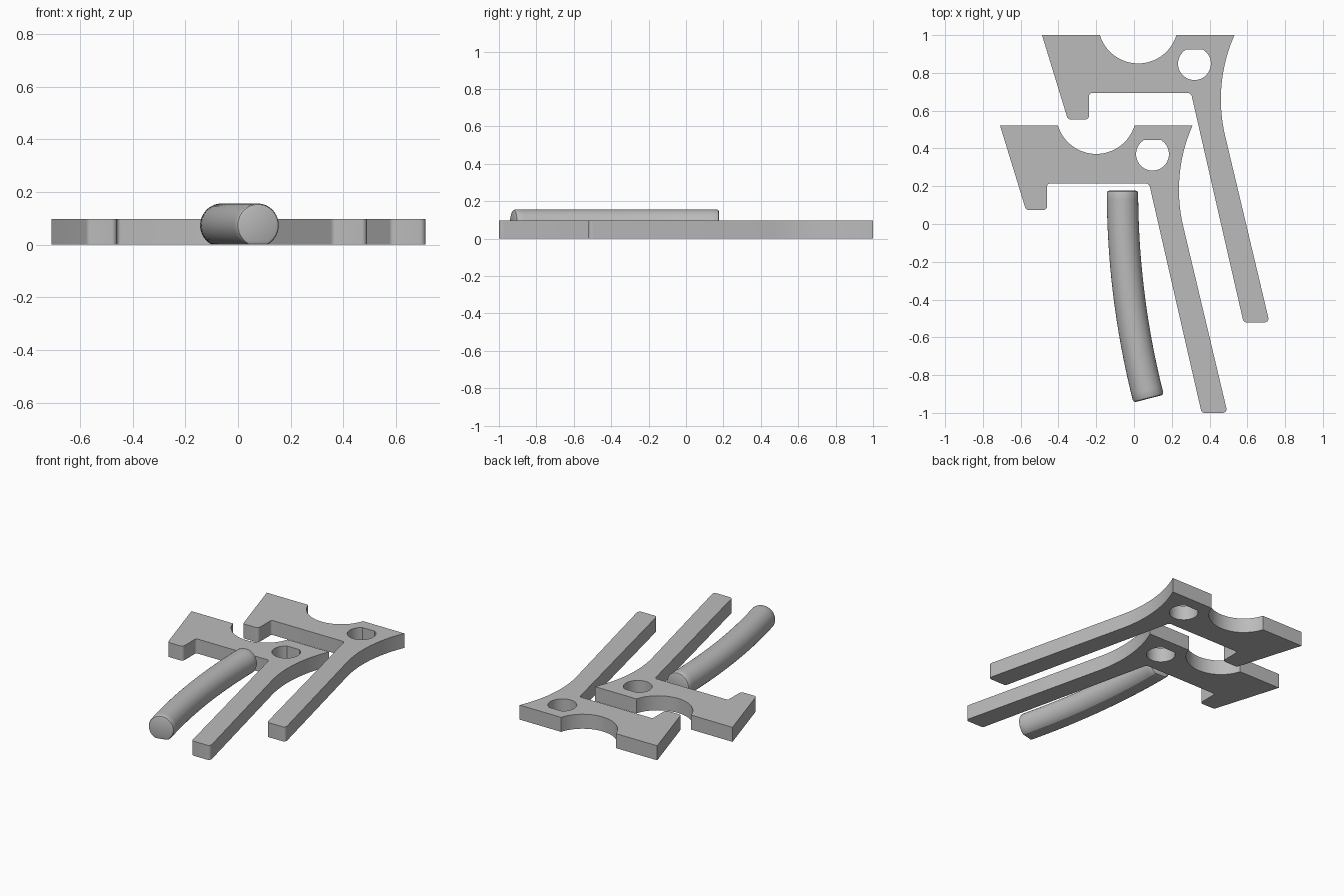
import bpy, bmesh, math
from mathutils import Vector

if "Cube" in bpy.data.objects:
    bpy.data.objects.remove(bpy.data.objects["Cube"])

T = 0.097                      # plate thickness
grey = bpy.data.materials.new("plain grey")
grey.diffuse_color = (0.5, 0.5, 0.5, 1)
grey.use_nodes = True
grey.node_tree.nodes["Principled BSDF"].inputs["Base Color"].default_value = grey.diffuse_color


def arc(cx, cy, r, a0, a1, n):
    """Points on an arc, angles in degrees."""
    return [(cx + r * math.cos(math.radians(a0 + (a1 - a0) * i / n)),
             cy + r * math.sin(math.radians(a0 + (a1 - a0) * i / n))) for i in range(n + 1)]


def fillet(a, p, b, r, n=5):
    """Rounded corner at p between the neighbours a and b."""
    a, p, b = Vector(a), Vector(p), Vector(b)
    u, v = (a - p).normalized(), (b - p).normalized()
    half = u.angle(v) / 2
    c = p + (u + v).normalized() * (r / math.sin(half))
    t0, t1 = p + u * (r / math.tan(half)) - c, p + v * (r / math.tan(half)) - c
    s = t0.angle(t1)
    return [tuple(c + (t0 * math.sin(s * (1 - i / n)) + t1 * math.sin(s * i / n)) / math.sin(s))
            for i in range(n + 1)]


def finish(ob, angle=30):
    bpy.ops.object.select_all(action='DESELECT')
    ob.select_set(True)
    bpy.context.view_layer.objects.active = ob
    bpy.ops.object.shade_smooth_by_angle(angle=math.radians(angle))


# --- flat frame plate: outline and grip hole ---
top_l, foot_l, foot_r = (-0.487, 1.0), (-0.35, 0.553), (-0.238, 0.553)
bar_l, bar_r = (-0.238, 0.693), (0.302, 0.693)
leg_l, leg_r, leg_top = (0.58, -0.521), (0.717, -0.521), (0.487, 0.471)
notch_r = 0.212
na = math.degrees(math.asin(0.062 / notch_r))

outline = [top_l]
outline += fillet(top_l, foot_l, foot_r, 0.02)
outline += fillet(foot_l, foot_r, bar_l, 0.02)
outline += fillet(foot_r, bar_l, bar_r, 0.014)
outline += fillet(bar_l, bar_r, leg_l, 0.02)
outline += fillet(bar_r, leg_l, leg_r, 0.02)
outline += fillet(leg_l, leg_r, leg_top, 0.02)
outline += arc(1.302, 0.66, 0.842, 193, 156.2, 24)            # concave back edge
outline += arc(0.022, 1.062, notch_r, -na, -180 + na, 32)     # round top notch

fa = math.degrees(math.asin(0.074 / 0.087))
hole = arc(0.32, 0.849, 0.087, 180 - fa, 360 + fa, 40)        # circle with a flat top


def plate(name, dx, dy):
    cu = bpy.data.curves.new(name, 'CURVE')
    cu.dimensions, cu.fill_mode, cu.extrude = '2D', 'BOTH', T / 2
    for pts in (outline, hole):
        sp = cu.splines.new('POLY')
        sp.points.add(len(pts) - 1)
        for q, (x, y) in zip(sp.points, pts):
            q.co = (x + dx, y + dy, 0, 1)
        sp.use_cyclic_u = True
    tmp = bpy.data.objects.new(name, cu)
    bpy.context.collection.objects.link(tmp)
    me = bpy.data.meshes.new_from_object(tmp.evaluated_get(bpy.context.evaluated_depsgraph_get()))
    bpy.data.objects.remove(tmp)
    bm = bmesh.new()
    bm.from_mesh(me)
    bmesh.ops.remove_doubles(bm, verts=bm.verts, dist=1e-5)
    bmesh.ops.translate(bm, verts=bm.verts, vec=(0, 0, T / 2))
    bmesh.ops.recalc_face_normals(bm, faces=bm.faces)
    bm.to_mesh(me)
    bm.free()
    me.materials.clear()
    me.materials.append(grey)
    ob = bpy.data.objects.new(name, me)
    bpy.context.collection.objects.link(ob)
    finish(ob)


plate("rear_plate", 0, 0)
plate("front_plate", -0.222, -0.479)

# --- curved grip rod with a flat underside and rounded ends ---
R, BEND, SWEEP, FLAT, B = 0.083, 4.46, math.radians(14.3), 0.0735, 0.013
ca = math.degrees(math.asin(FLAT / R))
section = arc(0, 0, R, -ca, 180 + ca, 44)
steps = [(0, B), (B * 0.3, B * 0.3), (B, 0)]                  # (distance along, inset)
L = BEND * SWEEP
rings = steps + [(L * i / 24, 0) for i in range(1, 24)] + [(L - s, d) for s, d in reversed(steps)]

bm = bmesh.new()
loops = []
for s, inset in rings:
    t, k = s / BEND, 1 - inset / R
    cx, cy = -0.061 + BEND * (1 - math.cos(t)), 0.177 - BEND * math.sin(t)
    loops.append([bm.verts.new((cx + u * k * math.cos(t), cy + u * k * math.sin(t),
                                FLAT + (w * k if w > -FLAT + 1e-4 else -FLAT * k)))
                  for u, w in section])
n = len(section)
for a, b in zip(loops, loops[1:]):
    for i in range(n):
        j = (i + 1) % n
        bm.faces.new((a[i], a[j], b[j], b[i]))
bm.faces.new(loops[0])
bm.faces.new(loops[-1])
bmesh.ops.recalc_face_normals(bm, faces=bm.faces)
me = bpy.data.meshes.new("grip_rod")
bm.to_mesh(me)
bm.free()
me.materials.append(grey)
rod = bpy.data.objects.new("grip_rod", me)
bpy.context.collection.objects.link(rod)
finish(rod, 25)
